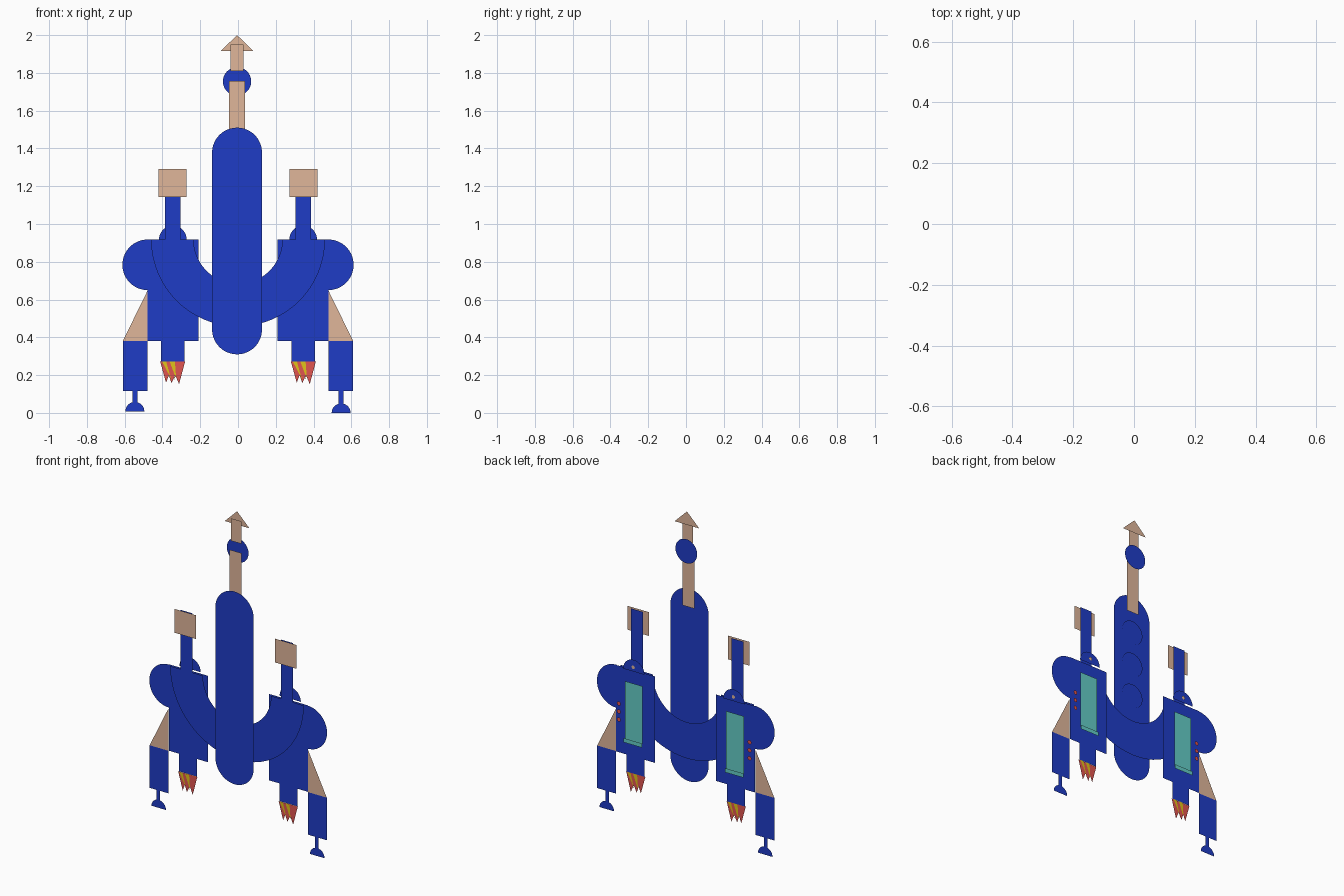
import bpy
from math import cos, sin, pi

if "Cube" in bpy.data.objects:
    bpy.data.objects.remove(bpy.data.objects["Cube"])


def srgb(r, g, b):
    return tuple(((c / 255 + 0.055) / 1.055) ** 2.4 for c in (r, g, b)) + (1,)


def mat(name, *rgb):
    m = bpy.data.materials.new(name)
    m.diffuse_color = srgb(*rgb)
    m.use_nodes = True
    m.node_tree.nodes["Principled BSDF"].inputs["Base Color"].default_value = m.diffuse_color
    return m


BLUE = mat("blue", 31, 60, 198)
TAN = mat("tan", 224, 182, 154)
TEAL = mat("teal", 100, 205, 198)
RED = mat("red", 225, 85, 80)
YELLOW = mat("yellow", 225, 195, 25)


def sheet(name, pts, y, m, back=False):
    """Flat cut-out in the xz plane, facing -y (or +y when back is set)."""
    area = sum(a[0] * b[1] - b[0] * a[1] for a, b in zip(pts, pts[1:] + pts[:1]))
    if (area < 0) != back:
        pts = pts[::-1]
    me = bpy.data.meshes.new(name)
    me.from_pydata([(x, y, z) for x, z in pts], [], [list(range(len(pts)))])
    me.materials.append(m)
    ob = bpy.data.objects.new(name, me)
    bpy.context.collection.objects.link(ob)
    return ob


def rect(x0, x1, z0, z1):
    return [(x0, z0), (x1, z0), (x1, z1), (x0, z1)]


def arc(cx, cz, r, a0=0, a1=360, n=32):
    return [(cx + r * cos((a0 + (a1 - a0) * i / n) * pi / 180),
             cz + r * sin((a0 + (a1 - a0) * i / n) * pi / 180)) for i in range(n + 1)]


def disc(cx, cz, r, n=40):
    return arc(cx, cz, r, 0, 360, n)[:-1]


C = -0.005  # centre line of hull and mast

# Hull, with round ports on its back
sheet("hull", arc(C, 1.378, 0.132, 0, 180) + arc(C, 0.442, 0.132, 180, 360), -0.027, BLUE)
for i, z in enumerate((0.855, 1.06, 1.27)):
    sheet(f"hull_port_{i}", disc(C, z, 0.075), -0.021, BLUE, True)

# Mast with ball and arrow tip
sheet("mast_lower", rect(C - 0.042, C + 0.042, 1.40, 1.756), -0.017, TAN)
sheet("mast_ball", disc(C, 1.755, 0.075), 0.004, BLUE)
sheet("mast_upper", rect(C - 0.035, C + 0.035, 1.81, 1.95), -0.01, TAN)
sheet("mast_tip", [(C - 0.085, 1.917), (C + 0.085, 1.917), (C, 2.0)], -0.002, TAN)

# U-shaped yoke joining the two engines
sheet("yoke", arc(0, 0.918, 0.46, 180, 360, 48) + arc(0, 0.918, 0.235, 360, 180, 48), -0.01, BLUE)

for s, side in ((-1, "left"), (1, "right")):
    def part(name, pts, y, m, back=False):
        return sheet(f"{side}_{name}", [(s * x, z) for x, z in pts], y, m, back)

    # Engine block, side bulge, nozzle
    part("engine_block", rect(0.21, 0.48, 0.38, 0.918), 0.005, BLUE)
    part("side_bulge", arc(0.478, 0.784, 0.134, -90, 90), 0.002, BLUE)
    part("nozzle", rect(0.283, 0.407, 0.272, 0.39), 0.002, BLUE)

    # Fin, leg, strut and foot
    part("fin", [(0.48, 0.645), (0.48, 0.38), (0.61, 0.38)], 0.002, TAN)
    part("leg", rect(0.48, 0.61, 0.115, 0.38), 0.002, BLUE)
    dz = 0.008 if s < 0 else 0
    part("strut", rect(0.533, 0.559, 0.04 + dz, 0.152 + dz), -0.004, BLUE)
    part("foot", arc(0.546, dz, 0.05, 0, 180, 20), 0.0, BLUE)

    # Arm with hinge dome and square head
    part("arm", rect(0.305, 0.386, 0.918, 1.288), -0.012, BLUE)
    part("arm_head", rect(0.272, 0.42, 1.142, 1.29), -0.025, TAN)
    part("hinge", arc(0.345, 0.918, 0.073, 0, 180), 0.021, BLUE, True)
    part("hinge_pin", disc(0.345, 0.947, 0.011, 16), 0.027, TAN, True)

    # Rear window, sill and lamps
    part("window", rect(0.288, 0.41, 0.48, 0.84), 0.016, TEAL, True)
    part("window_sill", rect(0.285, 0.413, 0.462, 0.488), 0.025, TEAL, True)
    for i, z in enumerate((0.59, 0.64, 0.69)):
        part(f"lamp_{i}", disc(0.45, z, 0.013, 16), 0.018, RED, True)

    # Flame, streaked on both faces
    cx = s * 0.346
    flame = [(-0.066, 0.272), (-0.035, 0.16), (-0.02, 0.2), (-0.006, 0.158),
             (0.014, 0.2), (0.034, 0.152), (0.066, 0.272)]
    streaks = [[(-0.056, 0.272), (-0.034, 0.272), (-0.006, 0.17), (-0.018, 0.2)],
               [(-0.016, 0.272), (0.012, 0.272), (0.018, 0.19), (0.011, 0.2)]]
    sheet(f"{side}_flame", [(cx + x, z) for x, z in flame], 0, RED)
    for d, face in ((1, "front"), (-1, "back")):
        for i, st in enumerate(streaks):
            sheet(f"{side}_flame_streak_{face}_{i}", [(cx + d * x, z) for x, z in st],
                  -0.004 * d, YELLOW, d < 0)
